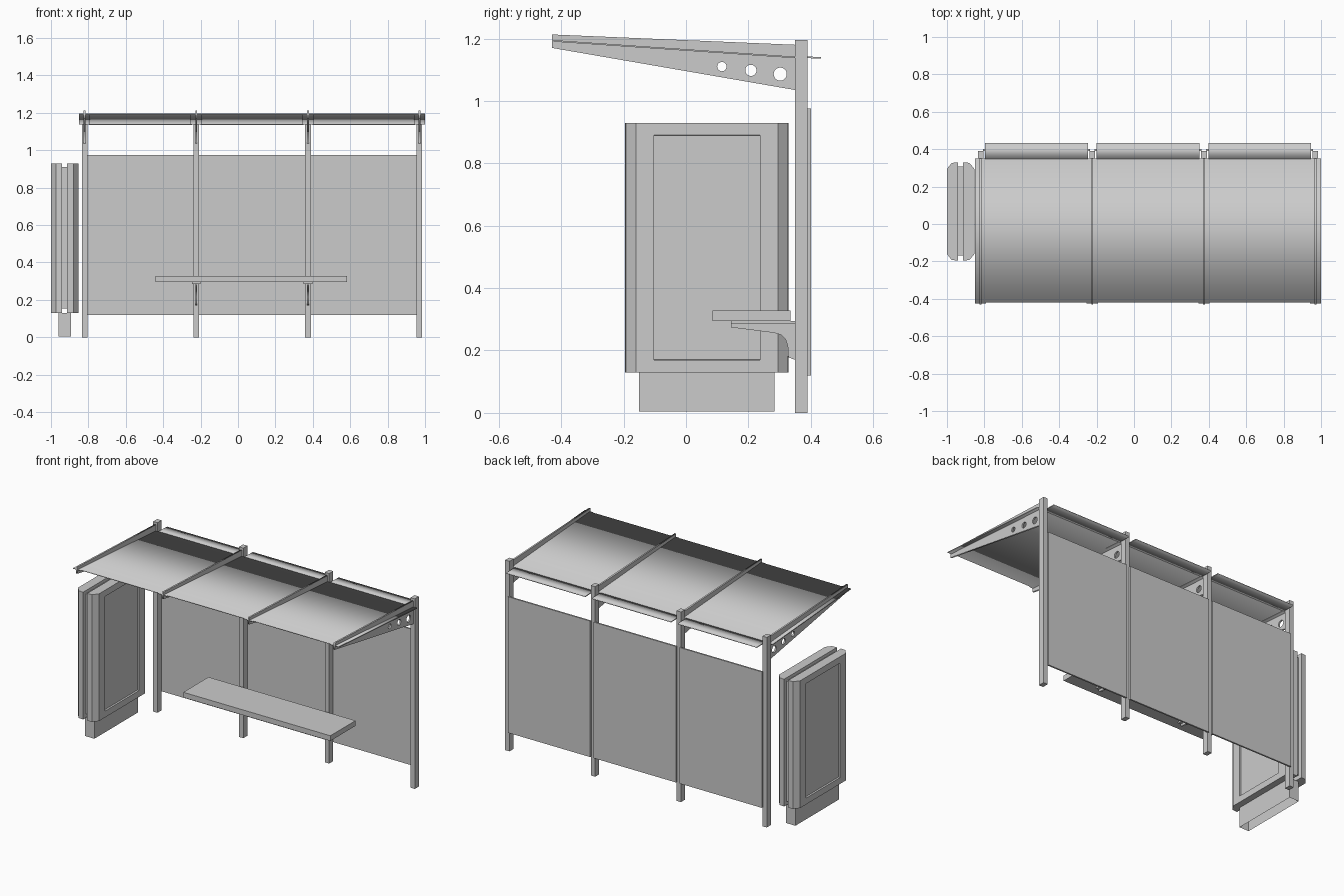
import bpy, bmesh, math
from mathutils import Matrix

cube = bpy.data.objects.get("Cube")
if cube:
    bpy.data.objects.remove(cube)

grey = bpy.data.materials.new("light grey")
grey.use_nodes = True
grey.diffuse_color = (0.6, 0.6, 0.6, 1)
grey.node_tree.nodes["Principled BSDF"].inputs["Base Color"].default_value = (0.6, 0.6, 0.6, 1)


def add_object(name, mesh):
    mesh.materials.clear()
    mesh.materials.append(grey)
    ob = bpy.data.objects.new(name, mesh)
    bpy.context.collection.objects.link(ob)
    return ob


def finish(name, bm):
    bmesh.ops.recalc_face_normals(bm, faces=bm.faces)
    mesh = bpy.data.meshes.new(name)
    bm.to_mesh(mesh)
    bm.free()
    return add_object(name, mesh)


def box(name, x, y, z, open_bottom=False):
    """Box from three (low, high) ranges."""
    bm = bmesh.new()
    bmesh.ops.create_cube(bm, size=1)
    for v in bm.verts:
        v.co = [r[0] if c < 0 else r[1] for c, r in zip(v.co, (x, y, z))]
    if open_bottom:
        bmesh.ops.delete(bm, geom=[f for f in bm.faces if f.normal.z < -0.9], context="FACES")
    return finish(name, bm)


def circle(y, z, r, n=20):
    return [(y + r * math.cos(i * math.tau / n), z + r * math.sin(i * math.tau / n)) for i in range(n)]


def side_plate(name, x, width, loops):
    """Flat plate from (y, z) outlines, inner loops become holes."""
    curve = bpy.data.curves.new(name, "CURVE")
    curve.dimensions = "2D"
    curve.fill_mode = "BOTH"
    curve.extrude = width / 2
    for loop in loops:
        spline = curve.splines.new("POLY")
        spline.points.add(len(loop) - 1)
        for p, (y, z) in zip(spline.points, loop):
            p.co = (y, z, 0, 1)
        spline.use_cyclic_u = True
    temp = bpy.data.objects.new(name + " outline", curve)
    bpy.context.collection.objects.link(temp)
    deps = bpy.context.evaluated_depsgraph_get()
    mesh = bpy.data.meshes.new_from_object(temp.evaluated_get(deps))
    bpy.data.objects.remove(temp)
    # local x, y, z become world y, z, x
    mesh.transform(Matrix(((0, 0, 1, x), (1, 0, 0, 0), (0, 1, 0, 0), (0, 0, 0, 1))))
    return add_object(name, mesh)


FRONT, POST_FRONT, POST_BACK = -0.425, 0.35, 0.39
posts = [-0.82, -0.223, 0.374, 0.97]


def roof_z(y):
    return 1.193 + (1.14 - 1.193) * (y - FRONT) / (POST_FRONT - FRONT)


# Posts with tapered, pierced roof arms and their flanges
arm = [(-0.43, 1.213), (0.35, 1.18), (0.35, 1.035), (-0.43, 1.17)]
holes = [circle(0.115, 1.11, 0.015), circle(0.208, 1.098, 0.018), circle(0.302, 1.086, 0.021)]
for x in posts:
    box("post", (x - 0.015, x + 0.015), (POST_FRONT, POST_BACK), (0, 1.195))
    side_plate("roof_arm", x, 0.01, [arm] + holes)
    a, b = roof_z(FRONT), roof_z(POST_FRONT)
    side_plate("arm_flange", x, 0.06, [[(FRONT, a - 0.003), (POST_FRONT, b - 0.003),
                                        (POST_FRONT, b + 0.002), (FRONT, a + 0.002)]])

# Roof sheets with a narrower tab between the posts, and back panels
for left, right in zip(posts, posts[1:]):
    mid, span = (left + right) / 2, right - left
    for name, width, y0, y1 in (("roof_sheet", span - 0.012, FRONT + 0.005, POST_FRONT - 0.002),
                                ("roof_tab", span - 0.046, POST_FRONT - 0.002, 0.433)):
        z0, z1 = roof_z(y0), max(roof_z(y1), 1.138)
        side_plate(name, mid, width, [[(y0, z0 - 0.002), (y1, z1 - 0.002), (y1, z1 + 0.003), (y0, z0 + 0.003)]])
    box("back_panel", (left + 0.012, right - 0.012), (POST_BACK, 0.4), (0.12, 0.975))

# Bench on two curved brackets
box("bench_seat", (-0.44, 0.583), (0.085, 0.335), (0.295, 0.328))
web = [(0.145, 0.288), (0.35, 0.288), (0.35, 0.17), (0.328, 0.178), (0.326, 0.215),
       (0.318, 0.238), (0.303, 0.251), (0.28, 0.257), (0.145, 0.274)]
for x in posts[1:3]:
    side_plate("bench_bracket", x, 0.01, [web])
    box("bracket_plate", (x - 0.023, x + 0.023), (0.145, 0.35), (0.286, 0.295))

# Double-sided display cabinet: two chamfered shells around a core, on a hollow plinth
CX, CY = -0.927, 0.067
half = [(0.014, 0.262), (0.047, 0.26), (0.073, 0.228)]
for side in (-1, 1):
    bm = bmesh.new()
    outline = half + [(x, -y) for x, y in reversed(half)]
    base = bm.faces.new([bm.verts.new((CX + side * x, CY + y, 0.13)) for x, y in outline])
    top = bmesh.ops.extrude_face_region(bm, geom=[base])["geom"]
    bmesh.ops.translate(bm, verts=[v for v in top if isinstance(v, bmesh.types.BMVert)], vec=(0, 0, 0.8))
    bmesh.ops.recalc_face_normals(bm, faces=bm.faces)
    face = max(bm.faces, key=lambda f: f.normal.x * side)
    # recessed poster window
    bmesh.ops.inset_region(bm, faces=[face], thickness=0.05)
    for v in face.verts:
        v.co.y = CY + math.copysign(0.17, v.co.y - CY)
        v.co.z = 0.89 if v.co.z > 0.5 else 0.17
    bmesh.ops.inset_region(bm, faces=[face], thickness=0.0005)
    bmesh.ops.translate(bm, verts=face.verts, vec=(-side * 0.012, 0, 0))
    finish("cabinet_shell", bm)
box("cabinet_core", (CX - 0.016, CX + 0.016), (CY - 0.235, CY + 0.24), (0.155, 0.91))
box("cabinet_plinth", (CX - 0.033, CX + 0.033), (CY - 0.217, CY + 0.217), (0.004, 0.13), open_bottom=True)
